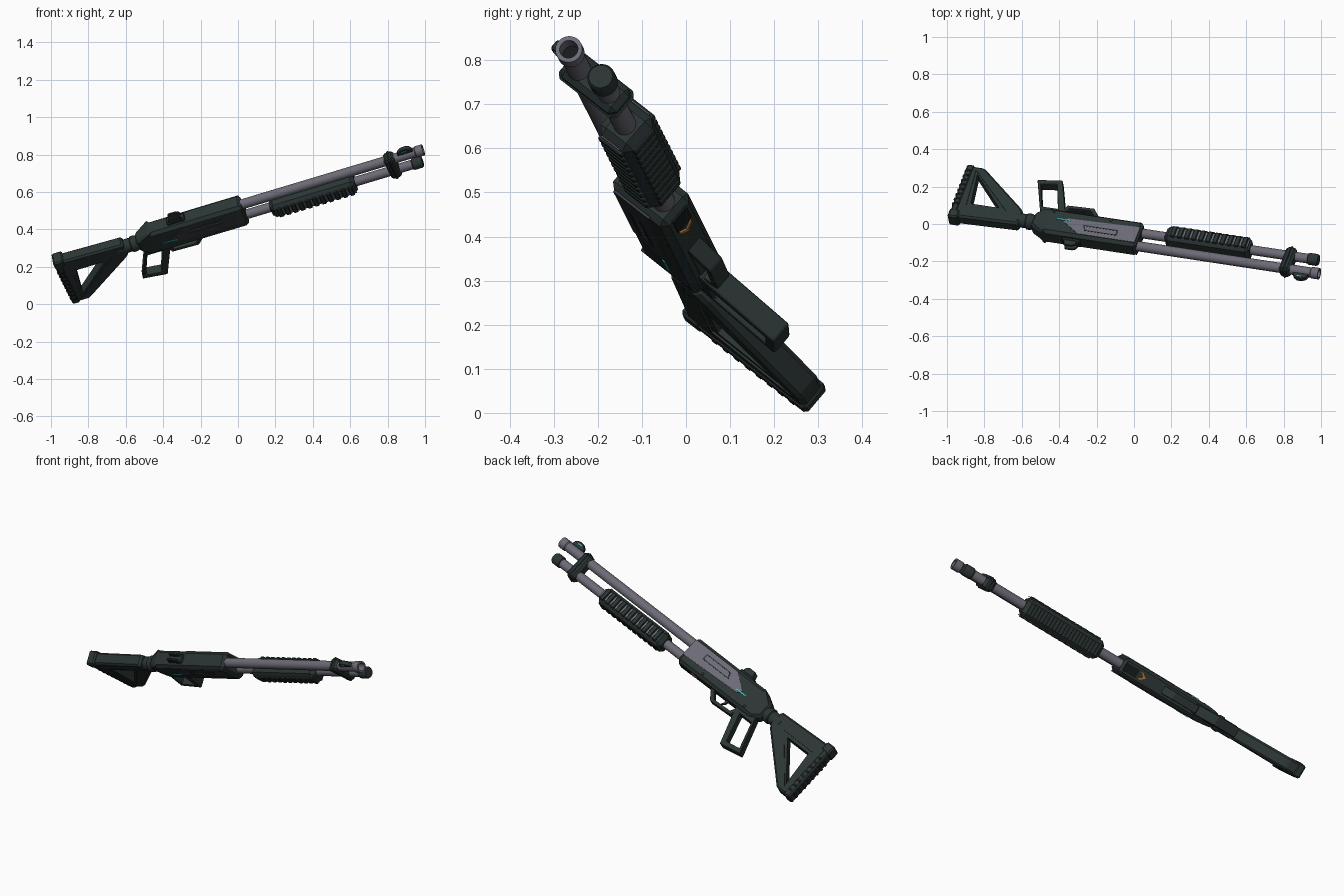
import bpy, bmesh, math
from mathutils import Vector, Matrix

cube = bpy.data.objects.get("Cube")
if cube:
    bpy.data.objects.remove(cube)

# Gun space: x along the barrel (muzzle at 0), z up, y sideways; then tilted as a whole
fwd = Vector((0.948, -0.144, 0.285)).normalized()
up = Vector((-0.292, -0.754, 0.589))
up = (up - fwd * up.dot(fwd)).normalized()
side = up.cross(fwd)
POSE = Matrix((fwd, side, up)).transposed().to_4x4()
POSE.translation = (0.99, -0.266, 0.825)


def material(name, rgb):
    m = bpy.data.materials.new(name)
    m.use_nodes = True
    m.diffuse_color = (*rgb, 1)
    bsdf = next(n for n in m.node_tree.nodes if n.type == 'BSDF_PRINCIPLED')
    bsdf.inputs["Base Color"].default_value = (*rgb, 1)
    return m


DARK = material("dark green polymer", (0.024, 0.036, 0.034))
METAL = material("grey metal", (0.15, 0.145, 0.18))
GUN = material("dark gunmetal", (0.04, 0.043, 0.05))
BLACK = material("black", (0.008, 0.01, 0.01))
CYAN = material("cyan", (0.03, 0.55, 0.65))
ORANGE = material("orange", (0.55, 0.2, 0.04))


def finish(name, bm, mat, bevel=0.0, segments=1):
    bmesh.ops.recalc_face_normals(bm, faces=bm.faces)
    me = bpy.data.meshes.new(name)
    bm.to_mesh(me)
    bm.free()
    me.materials.append(mat)
    ob = bpy.data.objects.new(name, me)
    bpy.context.collection.objects.link(ob)
    ob.matrix_world = POSE
    if bevel:
        mod = ob.modifiers.new("bevel", 'BEVEL')
        mod.width, mod.segments = bevel, segments
        mod.limit_method, mod.angle_limit = 'ANGLE', math.radians(30)
    return ob


def prism_mesh(pts, half, y=0.0):
    """Side profile in x and z, extruded sideways."""
    bm = bmesh.new()
    a, b = ([bm.verts.new((x, y + d, z)) for x, z in pts] for d in (-half, half))
    bm.faces.new(a)
    bm.faces.new(b)
    for i in range(len(pts)):
        j = (i + 1) % len(pts)
        bm.faces.new((a[i], a[j], b[j], b[i]))
    return bm


def prism(name, pts, half, mat, bevel=0.0, y=0.0, segments=1):
    return finish(name, prism_mesh(pts, half, y), mat, bevel, segments)


def box(name, x0, x1, z0, z1, half, mat, bevel=0.0, y=0.0):
    return prism(name, [(x0, z0), (x1, z0), (x1, z1), (x0, z1)], half, mat, bevel, y)


def loop_frame(name, outer, inner, half, mat, bevel):
    """Closed frame with an opening through it."""
    bm = bmesh.new()
    rings = [[bm.verts.new((x, d, z)) for x, z in pts]
             for pts, d in ((outer, -half), (outer, half), (inner, half), (inner, -half))]
    n = len(outer)
    for k in range(4):
        a, b = rings[k], rings[(k + 1) % 4]
        for i in range(n):
            j = (i + 1) % n
            bm.faces.new((a[i], a[j], b[j], b[i]))
    return finish(name, bm, mat, bevel, 2)


def lathe(name, profile, z, mat, sides=28):
    """Turned part along the barrel direction."""
    bm = bmesh.new()
    rings = []
    for x, r in profile:
        rings.append([bm.verts.new((x, r * math.cos(i * math.tau / sides),
                                    z + r * math.sin(i * math.tau / sides)))
                      for i in range(sides)])
    for a, b in zip(rings, rings[1:]):
        for i in range(sides):
            j = (i + 1) % sides
            bm.faces.new((a[i], a[j], b[j], b[i]))
    bm.faces.new(rings[0])
    bm.faces.new(rings[-1])
    ob = finish(name, bm, mat)
    bpy.ops.object.select_all(action='DESELECT')
    ob.select_set(True)
    bpy.context.view_layer.objects.active = ob
    bpy.ops.object.shade_smooth_by_angle(angle=math.radians(35))
    return ob


def cut(target, cutter):
    mod = target.modifiers.new("cut", 'BOOLEAN')
    mod.operation, mod.object, mod.solver = 'DIFFERENCE', cutter, 'EXACT'
    cutter.hide_render = True
    cutter.hide_set(True)


# Barrel with open flared muzzle, and the tube below it
lathe("barrel", [(-1.1, .027), (-.045, .027), (-.04, .031), (0, .031), (0, .021), (-.05, .021)], 0, METAL)
lathe("bore", [(-.049, .0208), (-.046, .0208)], 0, BLACK)
TUBE = -.09
lathe("magazine_tube", [(-1.1, .026), (-.08, .026)], TUBE, METAL)
lathe("tube_cap", [(-.088, .028), (-.083, .032), (-.04, .032), (-.031, .027)], TUBE, DARK)

# Clamp joining barrel and tube
box("barrel_clamp", -.218, -.158, -.13, .036, .037, DARK, .014)
box("clamp_band", -.2, -.176, -.135, .041, .041, DARK, .014)

# Front sight
prism("front_sight", [(-.14, .022), (-.05, .022), (-.06, .05), (-.085, .062), (-.11, .06), (-.132, .045)],
      .013, DARK, .004)
for s in (-1, 1):
    box("front_sight_dot", -.11, -.085, .042, .048, .001, CYAN, 0, s * .0135)

# Sliding fore-end with side ribs
box("fore_end", -.888, -.41, -.142, -.042, .053, DARK, .02)
for k in range(11):
    x = -.853 + k * .04
    for s in (-1, 1):
        prism("fore_end_rib", [(x, -.126), (x + .024, -.126), (x + .024, -.056), (x, -.056)],
              .007, DARK, .003, s * .054)
        box("fore_end_groove", x + .028, x + .036, -.118, -.064, .0015, METAL, 0, s * .053)
    box("fore_end_lower_rib", x, x + .024, -.147, -.135, .035, DARK, .003)

# Receiver, narrowed towards the rear
bm = prism_mesh([(-1.022, .036), (-1.545, .036), (-1.632, -.008), (-1.632, -.096),
                 (-1.585, -.132), (-1.022, -.134)], .05)
bmesh.ops.bisect_plane(bm, geom=bm.verts[:] + bm.edges[:] + bm.faces[:],
                       plane_co=(-1.545, 0, 0), plane_no=(1, 0, 0))
for v in bm.verts:
    if v.co.x < -1.55:
        v.co.y *= .78
finish("receiver", bm, DARK, .016)

# Side panels and painted marks
PANEL = [(-1.03, .018), (-1.35, .018), (-1.45, -.05), (-1.43, -.074), (-1.03, -.088)]
for s, mat in ((1, METAL), (-1, GUN)):
    prism("side_panel", PANEL, .003, mat, 0, s * .05)
    box("side_light", -1.49, -1.415, -.064, -.057, .0015, CYAN, 0, s * .054)
for k in range(8):
    box("panel_dot", -1.33 + k * .024, -1.32 + k * .024, -.03, -.025, .001, METAL, 0, -.0535)
loop_frame("ejection_frame", [(-1.34, -.045), (-1.14, -.045), (-1.14, -.008), (-1.32, -.008)],
           [(-1.328, -.04), (-1.146, -.04), (-1.146, -.013), (-1.315, -.013)], .0545, DARK, 0)
for x in (-1.2, -1.52):
    for s in (-1, 1):
        box("receiver_pin", x - .007, x + .007, -.113, -.1, .002, GUN, .003, s * .05)

# Loading port and chevron underneath
box("loading_port", -1.115, -1.035, -.137, -.132, .024, BLACK)
for s in (-1, 1):
    bm = bmesh.new()
    pts = [(-1.15, 0), (-1.125, s * .02), (-1.137, s * .02), (-1.165, 0)]
    low, high = ([bm.verts.new((x, y, z)) for x, y in pts] for z in (-.138, -.133))
    bm.faces.new(low)
    bm.faces.new(high)
    for i in range(4):
        j = (i + 1) % 4
        bm.faces.new((low[i], low[j], high[j], high[i]))
    finish("chevron", bm, ORANGE)

# Rear sight: base with two ears
box("rear_sight_base", -1.435, -1.335, .03, .05, .024, DARK, .005)
for s in (-1, 1):
    prism("rear_sight_ear", [(-1.425, .045), (-1.345, .045), (-1.355, .072), (-1.372, .08), (-1.415, .08)],
          .006, DARK, .003, s * .016)

# Trigger guard, trigger and open-frame grip
loop_frame("trigger_guard", [(-1.5, -.12), (-1.265, -.12), (-1.325, -.192), (-1.475, -.186)],
           [(-1.475, -.135), (-1.305, -.135), (-1.34, -.173), (-1.457, -.168)], .022, DARK, .005)
prism("trigger", [(-1.41, -.125), (-1.385, -.125), (-1.39, -.15), (-1.378, -.17), (-1.4, -.155)],
      .008, GUN, .002)
loop_frame("grip", [(-1.605, -.11), (-1.46, -.11), (-1.55, -.345), (-1.685, -.322)],
           [(-1.605, -.15), (-1.517, -.15), (-1.572, -.312), (-1.657, -.298)], .028, DARK, .012)

# Neck and skeleton stock
lathe("stock_neck", [(-1.74, .038), (-1.665, .038), (-1.66, .044), (-1.64, .044), (-1.62, .036)], -.054, DARK)
stock = prism("stock", [(-1.70, -.002), (-1.69, -.085), (-1.715, -.115), (-1.99, -.345),
                        (-2.06, -.345), (-2.06, .01)], .034, DARK, .01)
cut(stock, prism("stock_opening", [(-1.99, -.093), (-1.83, -.093), (-2.015, -.295)], .1, DARK))
for s in (-1, 1):
    cut(stock, prism("stock_recess", [(-2.01, -.075), (-1.785, -.075), (-2.03, -.32)], .01, DARK, 0, s * .039))

# Butt pad with ridges and side studs
prism("butt_pad", [(-2.045, .016), (-2.082, .016), (-2.088, -.35), (-2.045, -.35)], .038, DARK, .008)
prism("pad_top_cap", [(-2.03, .02), (-2.088, .02), (-2.088, -.04), (-2.03, -.03)], .04, DARK, .008)
for k in range(8):
    z = -.07 - k * .033
    box("pad_ridge", -2.091, -2.07, z - .014, z, .03, DARK, .002)
    for s in (-1, 1):
        box("pad_stud", -2.075, -2.055, z - .014, z, .0025, BLACK, 0, s * .038)
